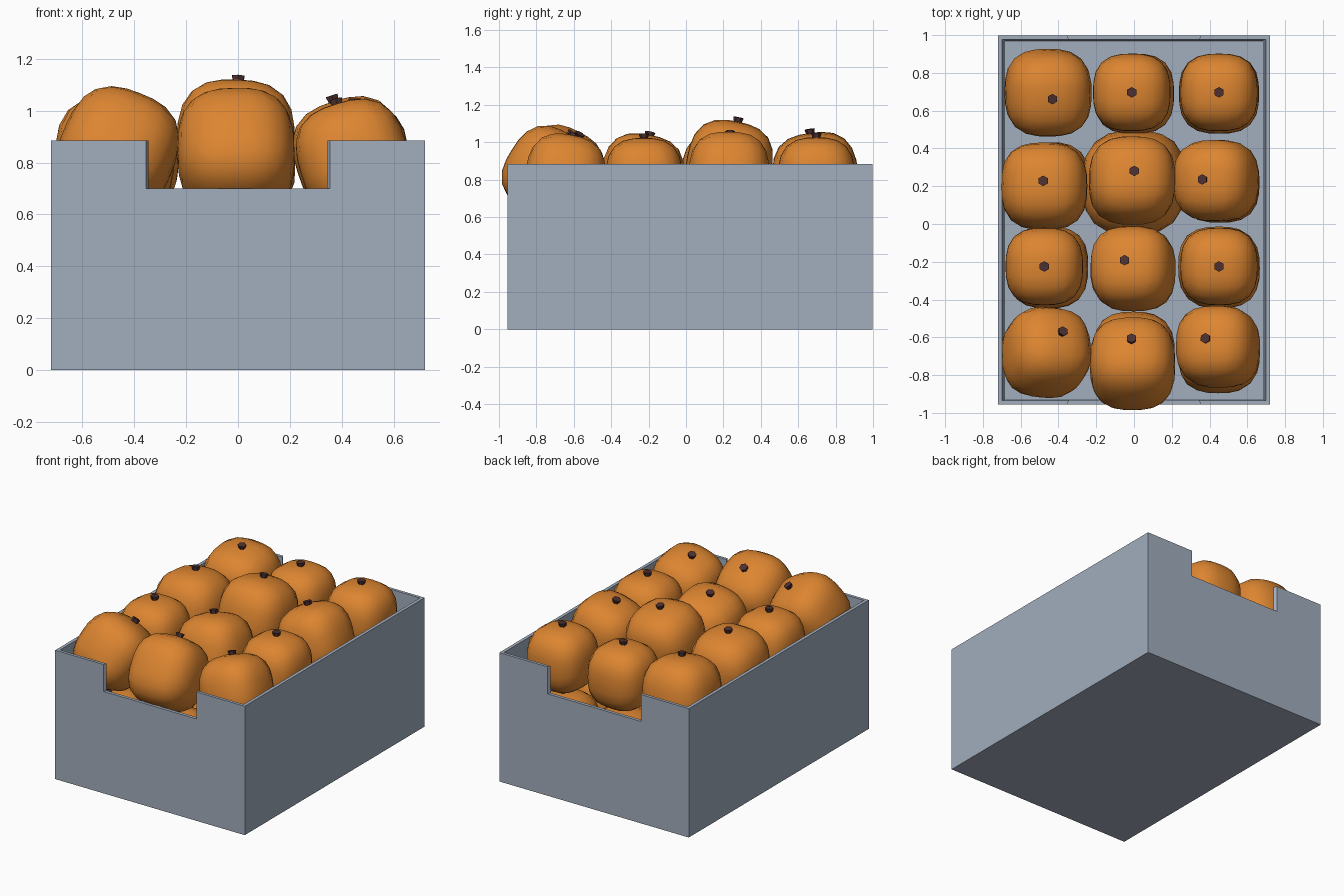
import bpy, bmesh, math, random
from mathutils import Vector, Matrix

if "Cube" in bpy.data.objects:
    bpy.data.objects.remove(bpy.data.objects["Cube"])

random.seed(4)


def material(name, rgb):
    m = bpy.data.materials.new(name)
    m.diffuse_color = (*rgb, 1)
    m.use_nodes = True
    m.node_tree.nodes["Principled BSDF"].inputs["Base Color"].default_value = m.diffuse_color
    return m


GREY = material("blue_grey_crate", (0.36, 0.42, 0.51))
ORANGE = material("orange_skin", (0.72, 0.235, 0.03))
BROWN = material("dark_brown_stem", (0.075, 0.03, 0.03))


def frustum(name, bottom, top):
    """Solid between two matching point loops."""
    bm = bmesh.new()
    a = [bm.verts.new(p) for p in bottom]
    b = [bm.verts.new(p) for p in top]
    n = len(a)
    bm.faces.new(a[::-1])
    bm.faces.new(b)
    for i in range(n):
        bm.faces.new((a[i], a[(i + 1) % n], b[(i + 1) % n], b[i]))
    bmesh.ops.recalc_face_normals(bm, faces=bm.faces)
    me = bpy.data.meshes.new(name)
    bm.to_mesh(me)
    bm.free()
    ob = bpy.data.objects.new(name, me)
    bpy.context.collection.objects.link(ob)
    return ob


def rect(x, y0, y1, z):
    return [(-x, y0, z), (x, y0, z), (x, y1, z), (-x, y1, z)]


def upright(x, y, z0, z1):
    return [(-x, y, z0), (x, y, z0), (x, y, z1), (-x, y, z1)]


# crate: outer block, hollowed, with a splayed notch in each end
W, Y0, Y1, H = 0.72, -0.955, 0.998, 0.885
crate = frustum("crate", rect(W, Y0, Y1, 0), rect(W, Y0, Y1, H))
crate.data.materials.append(GREY)
cutters = [frustum("hollow_cutter", rect(0.683, Y0 + 0.028, Y1 - 0.028, 0.10),
                   rect(0.698, Y0 + 0.02, Y1 - 0.02, H + 0.02))]
for y, inward in ((Y0, 1), (Y1, -1)):
    cutters.append(frustum("notch_cutter",
                           upright(0.365, y - 0.02 * inward, 0.70, 1.0),
                           upright(0.325, y + 0.06 * inward, 0.70, 1.0)))
bpy.context.view_layer.objects.active = crate
for c in cutters:
    mod = crate.modifiers.new("cut", "BOOLEAN")
    mod.operation, mod.solver, mod.object = "DIFFERENCE", "EXACT", c
    bpy.ops.object.modifier_apply(modifier=mod.name)
    bpy.data.objects.remove(c)


# fruit mesh: gridded cube inflated to a rounded, squarish ball
def fruit_mesh():
    bm = bmesh.new()
    bmesh.ops.create_cube(bm, size=2)
    bmesh.ops.subdivide_edges(bm, edges=bm.edges[:], cuts=5, use_grid_fill=True)
    for v in bm.verts:
        d = Vector([math.tan(c * math.pi / 4) for c in v.co])
        v.co = d / sum(abs(c) ** 2.75 for c in d) ** (1 / 2.75)
    for f in bm.faces:
        f.smooth = True
    me = bpy.data.meshes.new("fruit")
    bm.to_mesh(me)
    bm.free()
    me.materials.append(ORANGE)
    return me


# stem mesh: short six-sided stub, wider at its tip
def stem_mesh():
    bm = bmesh.new()
    bmesh.ops.create_cone(bm, cap_ends=True, segments=6, radius1=0.019,
                          radius2=0.028, depth=0.035)
    me = bpy.data.meshes.new("stem")
    bm.to_mesh(me)
    bm.free()
    me.materials.append(BROWN)
    return me


FRUIT, STEM = fruit_mesh(), stem_mesh()


def add_fruit(name, x, y, z, r, dx, dy):
    """Fruit whose stem leans by (dx, dy) from its centre."""
    axis = Vector((dx, dy, math.sqrt(r * r - dx * dx - dy * dy))).normalized()
    rot = Vector((0, 0, 1)).rotation_difference(axis).to_matrix().to_4x4()
    for part, me, mat in (
            ("fruit", FRUIT, Matrix.Diagonal((r, r, r * 1.03, 1))),
            ("stem", STEM, Matrix.Translation((0, 0, r * 1.03 + 0.006)))):
        ob = bpy.data.objects.new(f"{name}_{part}", me)
        bpy.context.collection.objects.link(ob)
        ob.matrix_world = Matrix.Translation((x, y, z)) @ rot @ mat


# upper layer: x, y, z, radius, stem lean x, stem lean y
UPPER = [
    (-0.455, 0.695, 0.815, 0.228, 0.02, -0.03),
    (-0.012, 0.697, 0.815, 0.205, 0, 0),
    (0.45, 0.697, 0.815, 0.205, 0, 0),
    (-0.475, 0.20, 0.820, 0.228, -0.005, 0.025),
    (-0.01, 0.23, 0.880, 0.228, 0.01, 0.045),
    (0.435, 0.23, 0.825, 0.215, -0.065, 0.005),
    (-0.475, -0.225, 0.812, 0.205, 0, 0),
    (-0.005, -0.237, 0.812, 0.22, -0.04, 0.04),
    (0.45, -0.225, 0.812, 0.205, 0, 0),
    (-0.465, -0.68, 0.840, 0.222, 0.08, 0.10),
    (-0.008, -0.74, 0.840, 0.226, -0.005, 0.12),
    (0.445, -0.65, 0.815, 0.212, -0.06, 0.04),
]
for i, f in enumerate(UPPER):
    add_fruit(f"upper_{i + 1}", *f)

# lower layer: a regular grid, with a larger fruit under the middle
for i, x in enumerate((-0.455, 0.0, 0.45)):
    for j, y in enumerate((-0.68, -0.23, 0.22, 0.69)):
        big = (i, j) == (1, 2)
        lean = 0 if j == 3 else 0.05
        add_fruit(f"lower_{i}_{j}", x, y, 0.35, 0.27 if big else 0.212,
                  random.uniform(-lean, lean), random.uniform(-lean, lean))
